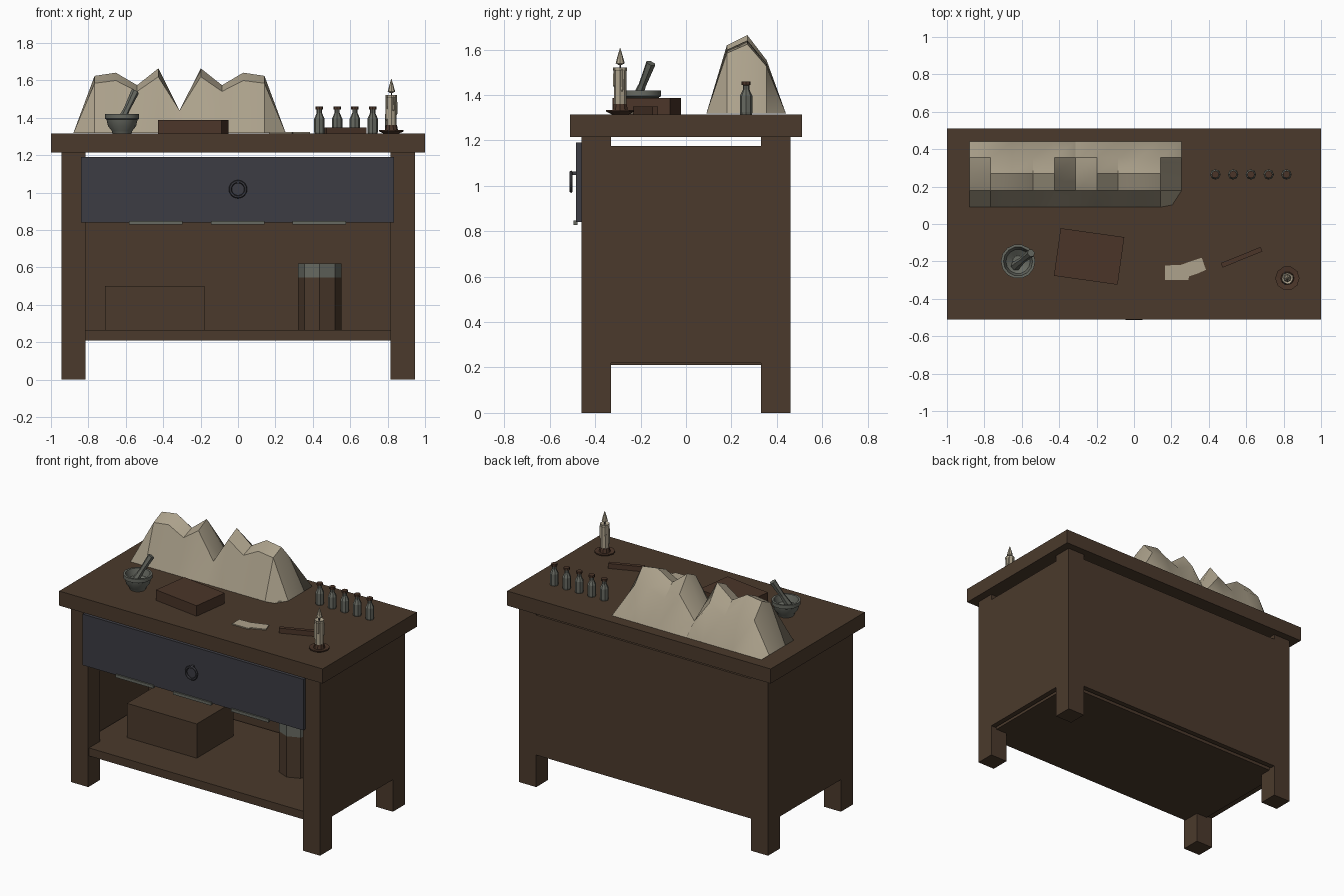
import bpy, bmesh, math
from mathutils import Vector

old = bpy.data.objects.get("Cube")
if old:
    bpy.data.objects.remove(old, do_unlink=True)


def material(name, r, g, b):
    m = bpy.data.materials.new(name)
    m.use_nodes = True
    m.diffuse_color = (r, g, b, 1)
    bsdf = next(n for n in m.node_tree.nodes if n.type == 'BSDF_PRINCIPLED')
    bsdf.inputs["Base Color"].default_value = (r, g, b, 1)
    return m


wood = material("brown wood", .07, .042, .025)
red_wood = material("reddish wood", .07, .036, .022)
iron = material("dark blue grey", .045, .045, .056)
stone = material("grey green stone", .135, .142, .12)
cream = material("cream", .42, .365, .265)


def finish(name, bm, *mats, smooth=False):
    bmesh.ops.recalc_face_normals(bm, faces=bm.faces)
    mesh = bpy.data.meshes.new(name)
    bm.to_mesh(mesh)
    bm.free()
    ob = bpy.data.objects.new(name, mesh)
    bpy.context.collection.objects.link(ob)
    for m in mats:
        mesh.materials.append(m)
    if smooth:
        bpy.ops.object.select_all(action='DESELECT')
        ob.select_set(True)
        bpy.context.view_layer.objects.active = ob
        bpy.ops.object.shade_smooth_by_angle(angle=math.radians(35))
    return ob


def box(name, mat, x, y, z, turn=0):
    """Box from (low, high) spans, turned about its own centre."""
    bm = bmesh.new()
    bmesh.ops.create_cube(bm, size=1)
    for v in bm.verts:
        v.co = Vector((v.co.x * (x[1] - x[0]), v.co.y * (y[1] - y[0]), v.co.z * (z[1] - z[0])))
    ob = finish(name, bm, mat)
    ob.location = (sum(x) / 2, sum(y) / 2, sum(z) / 2)
    ob.rotation_euler.z = math.radians(turn)
    return ob


def lathe(name, at, profile, sides, *mats, split=None, smooth=False):
    """Solid turned from (radius, height) points; faces above split use the second material."""
    bm = bmesh.new()
    rings = []
    for r, z in profile:
        rings.append([bm.verts.new((r * math.cos(a), r * math.sin(a), z))
                      for a in (math.tau * i / sides for i in range(sides))])
    for low, high in zip(rings, rings[1:]):
        for i in range(sides):
            j = (i + 1) % sides
            bm.faces.new((low[i], low[j], high[j], high[i]))
    bm.faces.new(rings[0])
    bm.faces.new(rings[-1])
    if split is not None:
        for f in bm.faces:
            f.material_index = int(f.calc_center_median().z > split)
    ob = finish(name, bm, *mats, smooth=smooth)
    ob.location = at
    return ob


TOP = 1.315

# Table: top, legs, panels and shelf
box("table_top", wood, (-1, 1), (-.51, .51), (1.215, TOP))
for sx, side in ((-1, "right"), (1, "left")):
    for sy, end in ((-1, "front"), (1, "back")):
        box(f"{end}_{side}_leg", wood, sorted((sx * .815, sx * .945)),
            sorted((sy * .33, sy * .46)), (0, 1.215))
    box(f"{side}_panel", wood, sorted((sx * .91, sx * .945)), (-.33, .33), (.22, 1.175))
box("back_panel", wood, (-.815, .815), (.425, .46), (.22, 1.18))
box("shelf", wood, (-.9, .9), (-.45, .41), (.21, .265))

# Drawer front with ring pull and three strips along its lower edge
box("drawer_front", iron, (-.84, .835), (-.485, -.46), (.84, 1.19))
for i in range(3):
    c = -.44 + i * .4375
    box(f"drawer_strip_{i + 1}", stone, (c - .143, c + .143), (-.495, -.478), (.828, .848))
bpy.ops.mesh.primitive_torus_add(major_segments=24, minor_segments=6, major_radius=.041,
                                 minor_radius=.008, location=(0, -.506, 1.018),
                                 rotation=(math.pi / 2, 0, 0))
ring = bpy.context.object
ring.name = "ring_pull"
ring.data.materials.append(iron)
box("ring_staple", iron, (-.008, .008), (-.51, -.48), (1.048, 1.064))

# Things on the shelf
box("storage_box", wood, (-.71, -.18), (-.19, .21), (.265, .5))
lathe("shelf_jar", (.437, .02, .265), [(.117, 0), (.117, .28), (.117, .355)], 8,
      wood, stone, split=.2)

# Draped cloth: ridge heights along x, scaled for each row in y
half = [0, .305, .322, .255, .345, .12]
ridge = half + half[-2::-1]
rows = [(.09, 0), (.18, .87), (.27, 1), (.355, .68), (.44, 0)]
bm = bmesh.new()
grid = []
for y, k in rows:
    line = []
    for i, h in enumerate(ridge):
        x = -.88 + i * 1.135 / (len(ridge) - 1)
        scale = 1 if k == .87 and h < .2 else k
        line.append(bm.verts.new((x, y, TOP + .004 + h * scale)))
    grid.append(line)
grid[0][-1].co += Vector((-.05, .012, 0))
for a, b in zip(grid, grid[1:]):
    for i in range(len(ridge) - 1):
        bm.faces.new((a[i], a[i + 1], b[i + 1], b[i]))
bm.faces.new([line[0] for line in grid] + grid[-1][1:] +
             [line[-1] for line in grid[-2::-1]] + grid[0][-2:0:-1])
finish("draped_cloth", bm, cream, smooth=True)

# Mortar and pestle
lathe("mortar", (-.62, -.2, TOP),
      [(.05, 0), (.055, .015), (.075, .04), (.083, .075), (.092, .08), (.092, .105),
       (.078, .105), (.065, .06), (.03, .035)], 14, stone, smooth=True)
foot, tip = Vector((-.635, -.225, TOP + .045)), Vector((-.55, -.155, 1.54))
axis = tip - foot
pestle = lathe("pestle", foot, [(.026, 0), (.022, .05), (.017, .1), (.022, axis.length)], 6, stone)
pestle.rotation_euler = axis.to_track_quat('Z', 'Y').to_euler()

# Book, stick and torn paper
box("book", red_wood, (-.412, -.068), (-.302, -.045), (TOP, 1.387), turn=-8)
box("stick", red_wood, (.46, .69), (-.191, -.165), (TOP, 1.349), turn=22)
bm = bmesh.new()
outline = [(.165, -.3), (.29, -.3), (.295, -.28), (.34, -.265), (.385, -.245),
           (.362, -.18), (.25, -.218), (.165, -.222)]
sheet = bm.faces.new([bm.verts.new((x, y, TOP + .001)) for x, y in outline])
lift = bmesh.ops.extrude_face_region(bm, geom=[sheet])["geom"]
bmesh.ops.translate(bm, vec=(0, 0, .007),
                    verts=[v for v in lift if isinstance(v, bmesh.types.BMVert)])
finish("torn_paper", bm, cream)

# Row of stoppered bottles
for i in range(5):
    lathe(f"bottle_{i + 1}", (.435 + i * .095, .265, TOP),
          [(.026, 0), (.028, .01), (.028, .08), (.014, .11), (.014, .128), (.02, .13), (.02, .145)],
          8, stone, red_wood, split=.129)

# Candle on its dish
spot = (.82, -.29, TOP)
lathe("candle_dish", spot, [(.04, 0), (.065, .012), (.065, .02), (.036, .016), (.03, .045), (.02, .045)],
      10, red_wood)
lathe("candle", spot, [(.028, .035), (.028, .19), (.031, .195), (.031, .207), (.02, .2)], 8, cream)
for i, (turn, low) in enumerate(((20, .1), (130, .13), (200, .07), (290, .12))):
    a = math.radians(turn)
    lathe(f"wax_drip_{i + 1}", (spot[0] + .027 * math.cos(a), spot[1] + .027 * math.sin(a), TOP),
          [(.003, low), (.008, low + .01), (.005, .2)], 6, cream)
lathe("wick", spot, [(.004, .195), (.004, .23)], 5, iron)
lathe("flame", spot, [(.006, .217), (.02, .225), (.012, .255), (.001, .292)], 8, cream)
